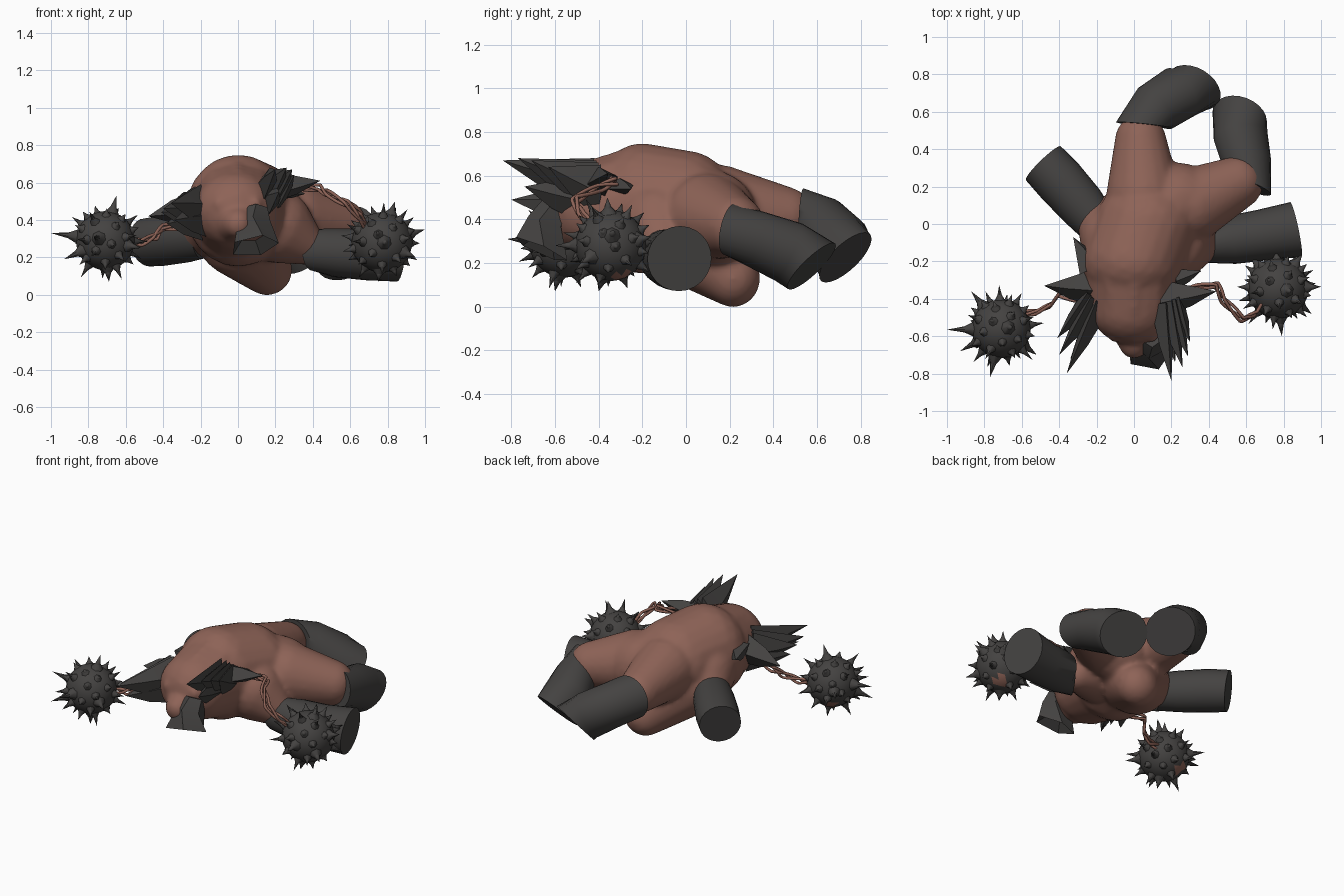
import bpy, bmesh, math, random
from mathutils import Vector, Matrix

if "Cube" in bpy.data.objects:
    bpy.data.objects.remove(bpy.data.objects["Cube"])

random.seed(4)


def material(name, rgb):
    m = bpy.data.materials.new(name)
    m.diffuse_color = (*rgb, 1)
    m.use_nodes = True
    m.node_tree.nodes["Principled BSDF"].inputs["Base Color"].default_value = m.diffuse_color
    return m


HIDE = material("brown hide", (0.27, 0.125, 0.095))
HORN = material("dark horn", (0.058, 0.055, 0.053))


def finish(name, bm, mats, angle=40):
    bmesh.ops.recalc_face_normals(bm, faces=bm.faces[:])
    me = bpy.data.meshes.new(name)
    bm.to_mesh(me)
    bm.free()
    for m in mats:
        me.materials.append(m)
    ob = bpy.data.objects.new(name, me)
    bpy.context.collection.objects.link(ob)
    bpy.ops.object.select_all(action='DESELECT')
    ob.select_set(True)
    bpy.context.view_layer.objects.active = ob
    bpy.ops.object.shade_smooth_by_angle(angle=math.radians(angle))
    return ob


def hull(bm, *balls):
    """Convex skin around ellipsoids given as (centre, radius or radii)."""
    part = bmesh.new()
    for c, r in balls:
        r = r if isinstance(r, tuple) else (r, r, r)
        bmesh.ops.create_icosphere(part, subdivisions=3, radius=1,
                                   matrix=Matrix.Translation(c) @ Matrix.Diagonal((*r, 1)))
    res = bmesh.ops.convex_hull(part, input=part.verts[:])
    junk = {g for g in res['geom_interior'] if isinstance(g, bmesh.types.BMVert)}
    bmesh.ops.delete(part, geom=list(junk), context='VERTS')
    me = bpy.data.meshes.new("temp")
    part.to_mesh(me)
    part.free()
    bm.from_mesh(me)
    bpy.data.meshes.remove(me)


def tube(name, path, radii, start_dir, end_dir, sides=24, turn=0, recess=0):
    """Capped tube along a path; first and last rings face the given directions."""
    bm = bmesh.new()
    pts = [Vector(p) for p in path]
    dirs = [Vector(start_dir)] + [pts[i + 1] - pts[i - 1] for i in range(1, len(pts) - 1)] + [Vector(end_dir)]
    rings = []
    for p, d, r in zip(pts, dirs, radii):
        d = d.normalized()
        u = d.cross(Vector((0, 0, 1))).normalized()
        v = u.cross(d)
        angles = [math.tau * k / sides + turn for k in range(sides)]
        rings.append([bm.verts.new(p + (u * math.cos(a) + v * math.sin(a)) * r) for a in angles])
    for a, b in zip(rings, rings[1:]):
        for k in range(sides):
            n = (k + 1) % sides
            bm.faces.new((a[k], a[n], b[n], b[k]))
    bm.faces.new(rings[0])
    end = bm.faces.new(rings[-1])
    if recess:                               # hollow the open end, hide inside
        bmesh.ops.recalc_face_normals(bm, faces=bm.faces[:])
        bmesh.ops.inset_region(bm, faces=[end], thickness=radii[-1] * 0.5, depth=-recess)
        end.material_index = 1
    return finish(name, bm, [HORN, HIDE])


# Body: overlapping masses fused into one skin
bm = bmesh.new()
hull(bm, ((0, -0.2, 0.45), (0.28, 0.24, 0.30)), ((0.07, 0.0, 0.44), (0.28, 0.24, 0.275)))
hull(bm, ((0, -0.2, 0.45), (0.27, 0.2, 0.28)), ((-0.01, -0.45, 0.45), (0.225, 0.195, 0.21)))
hull(bm, ((0.08, 0.0, 0.43), 0.25), ((0.22, 0.13, 0.40), (0.25, 0.2, 0.22)))
hull(bm, ((0, -0.46, 0.40), (0.17, 0.15, 0.15)), ((0.0, -0.64, 0.38), 0.08))      # snout
hull(bm, ((0.05, 0.15, 0.45), 0.2), ((0.035, 0.45, 0.413), 0.137))                # left thigh
hull(bm, ((0.3, 0.1, 0.41), 0.2), ((0.55, 0.22, 0.37), 0.142))                    # right thigh
hull(bm, ((0.02, 0.02, 0.31), (0.24, 0.2, 0.22)), ((0.155, 0.215, 0.13), (0.135, 0.125, 0.133)))  # belly
hull(bm, ((-0.1, -0.08, 0.4), 0.19), ((-0.2, 0.02, 0.31), 0.105))                 # left shoulder
hull(bm, ((0.2, -0.12, 0.37), 0.2), ((0.37, -0.10, 0.26), 0.10))                  # right shoulder
for x, drop in ((-0.12, 0.035), (0.0, 0), (0.11, 0.035)):                         # brow folds
    hull(bm, ((x, -0.2, 0.69 - drop), 0.055), ((x * 0.9, -0.45, 0.62 - drop), 0.05),
         ((x * 0.8, -0.59, 0.52 - drop), 0.045))
body = finish("body", bm, [HIDE])
mod = body.modifiers.new("fuse", 'REMESH')
mod.mode = 'VOXEL'
mod.voxel_size = 0.016
mod.use_smooth_shade = True
mod = body.modifiers.new("soften", 'SMOOTH')
mod.factor = 0.5
mod.iterations = 6

# Dark lower legs with flat soles
tube("left_hind_leg", [(0.045, 0.53, 0.40), (0.115, 0.62, 0.365), (0.24, 0.7, 0.29), (0.32, 0.73, 0.225)],
     [0.142, 0.142, 0.147, 0.155], (0.1, 1, -0.05), (0.38, 0.63, -0.67))
tube("right_hind_leg", [(0.62, 0.2, 0.355), (0.605, 0.32, 0.31), (0.57, 0.47, 0.25), (0.565, 0.575, 0.185)],
     [0.12, 0.13, 0.145, 0.15], (0.35, 0.9, -0.2), (0.25, 0.67, -0.7))
tube("left_front_leg", [(-0.19, -0.0, 0.31), (-0.28, 0.1, 0.30), (-0.4, 0.235, 0.29), (-0.485, 0.325, 0.28)],
     [0.118, 0.128, 0.135, 0.13], (-0.9, 0.5, 0), (-0.68, 0.7, -0.15))
tube("right_front_leg", [(0.40, -0.11, 0.24), (0.52, -0.085, 0.225), (0.68, -0.06, 0.215), (0.865, -0.03, 0.22)],
     [0.112, 0.13, 0.137, 0.15], (0.85, -0.5, 0), (0.97, 0.2, -0.1))

# Flared cup hanging from the snout, open downwards
tube("snout_cup", [(0.095, -0.60, 0.46), (0.09, -0.635, 0.39), (0.085, -0.665, 0.26)], [0.065, 0.09, 0.135],
     (0, -0.4, -0.9), (0.15, -0.4, -0.9), sides=5, turn=0.35, recess=0.06)


def blade(bm, root, tip, half_width, half_thick):
    """Flat tapered horn with a diamond base and a waist that makes it curve."""
    root, tip, w = Vector(root), Vector(tip), Vector(half_width)
    t = (tip - root).cross(w).normalized() * half_thick
    base = [bm.verts.new(root + o) for o in (w, t, -w, -t)]
    mid = root.lerp(tip, 0.55)
    waist = [bm.verts.new(mid + o) for o in (w * 0.45, t * 0.65, -w * 0.6, -t * 0.65)]
    top = bm.verts.new(tip)
    bm.faces.new(base)
    for k in range(4):
        n = (k + 1) % 4
        bm.faces.new((base[k], base[n], waist[n], waist[k]))
        bm.faces.new((waist[k], waist[n], top))


# Horn fans on both sides of the head
fans = {
    "right_horn_fan": [((0.14, -0.43, 0.56), (0.20, -0.84, 0.67)), ((0.17, -0.42, 0.55), (0.26, -0.77, 0.68)),
                       ((0.19, -0.41, 0.54), (0.29, -0.71, 0.67)), ((0.21, -0.40, 0.53), (0.30, -0.63, 0.64)),
                       ((0.16, -0.45, 0.49), (0.22, -0.74, 0.55))],
    "left_horn_fan": [((-0.17, -0.42, 0.47), (-0.36, -0.80, 0.49)), ((-0.20, -0.40, 0.46), (-0.40, -0.70, 0.46)),
                      ((-0.22, -0.38, 0.45), (-0.41, -0.61, 0.44)), ((-0.17, -0.43, 0.42), (-0.34, -0.72, 0.40)),
                      ((-0.22, -0.36, 0.41), (-0.38, -0.58, 0.38))],
}
for name, blades in fans.items():
    bm = bmesh.new()
    for root, tip in blades:
        blade(bm, root, tip, (0.03 if tip[0] > 0 else -0.03, 0.01, 0.12), 0.055)
    finish(name, bm, [HORN], 25)

# Broad side horns that carry the ropes, and the small shoulder horn
bm = bmesh.new()
blade(bm, (0.15, -0.40, 0.56), (0.44, -0.36, 0.61), (0, 0.10, 0.03), 0.08)
blade(bm, (0.22, -0.30, 0.55), (0.36, -0.25, 0.54), (0, 0.06, 0.01), 0.04)
blade(bm, (-0.18, -0.34, 0.47), (-0.48, -0.33, 0.42), (0, 0.11, 0.02), 0.1)
blade(bm, (-0.23, -0.24, 0.50), (-0.325, -0.07, 0.52), (-0.06, -0.03, 0.05), 0.06)
finish("side_horns", bm, [HORN], 25)


def spike(bm, centre, d, core, length, base):
    """Thorn with a concave flare at its foot."""
    rot = d.to_track_quat('Z', 'Y').to_matrix().to_4x4()
    for r1, r2, z0, z1 in ((base, base * 0.42, core - 0.008, core + length * 0.3),
                           (base * 0.42, 0, core + length * 0.3, core + length)):
        m = Matrix.Translation(centre) @ rot @ Matrix.Translation((0, 0, (z0 + z1) / 2))
        bmesh.ops.create_cone(bm, cap_ends=False, segments=7, radius1=r1, radius2=r2,
                              depth=z1 - z0, matrix=m)


def spiked_ball(name, centre, core, long_tips, patch):
    bm = bmesh.new()
    centre, patch = Vector(centre), Vector(patch).normalized()
    bmesh.ops.create_icosphere(bm, subdivisions=3, radius=core, matrix=Matrix.Translation(centre))
    for f in bm.faces:                       # bare hide patch on the underside
        if (f.calc_center_median() - centre).normalized().dot(patch) > 0.96:
            f.material_index = 1
    longs = [Vector(t) - centre for t in long_tips]
    for t in longs:
        spike(bm, centre, t.normalized(), core, t.length - core, 0.04)
    count = 42
    for i in range(count):
        z = 1 - (2 * i + 1) / count
        a = i * math.pi * (3 - math.sqrt(5))
        d = Vector((math.cos(a) * math.sqrt(1 - z * z), math.sin(a) * math.sqrt(1 - z * z), z))
        if d.dot(patch) < 0.93 and all(d.angle(t) > 0.25 for t in longs):
            spike(bm, centre, d, core, random.uniform(0.03, 0.085), 0.029)
    finish(name, bm, [HORN, HIDE], 50)


spiked_ball("left_spiked_ball", (-0.71, -0.56, 0.29), 0.158,
            [(-1.0, -0.565, 0.33), (-0.65, -0.55, 0.53), (-0.77, -0.82, 0.31), (-0.52, -0.7, 0.25),
             (-0.87, -0.36, 0.29), (-0.69, -0.6, 0.07), (-0.93, -0.68, 0.19)], (-0.3, 0.6, -0.7))
spiked_ball("right_spiked_ball", (0.77, -0.345, 0.28), 0.163,
            [(1.0, -0.335, 0.35), (0.84, -0.36, 0.50), (0.79, -0.6, 0.28), (0.95, -0.48, 0.2),
             (0.62, -0.17, 0.25), (0.75, -0.4, 0.07), (0.9, -0.16, 0.32)], (0.3, 0.3, -0.9))


def rope(name, path):
    """Three thin strands twisted round a path."""
    cu = bpy.data.curves.new(name, 'CURVE')
    cu.dimensions = '3D'
    cu.bevel_depth = 0.009
    cu.bevel_resolution = 1
    cu.resolution_u = 3
    pts = [Vector(p) for p in path]
    steps = 4 * (len(pts) - 1)
    for s in range(3):
        sp = cu.splines.new('NURBS')
        sp.use_endpoint_u = True
        sp.points.add(steps)
        for i in range(steps + 1):
            k = min(i // 4, len(pts) - 2)
            p = pts[k].lerp(pts[k + 1], i / 4 - k)
            a = math.tau * s / 3 + i * 0.45
            off = Vector((math.cos(a) * 0.6, math.cos(a) * 0.8, math.sin(a))) * 0.017
            sp.points[i].co = (*(p + off), 1)
    cu.materials.append(HIDE)
    bpy.context.collection.objects.link(bpy.data.objects.new(name, cu))


rope("right_rope", [(0.2, -0.38, 0.56), (0.32, -0.34, 0.58), (0.44, -0.325, 0.57), (0.48, -0.41, 0.54),
                    (0.58, -0.51, 0.49), (0.65, -0.48, 0.42), (0.70, -0.40, 0.34)])
rope("left_rope", [(-0.1, -0.55, 0.34), (-0.25, -0.42, 0.37), (-0.40, -0.37, 0.36), (-0.44, -0.43, 0.31),
                   (-0.52, -0.47, 0.28), (-0.60, -0.48, 0.28), (-0.66, -0.53, 0.29)])
